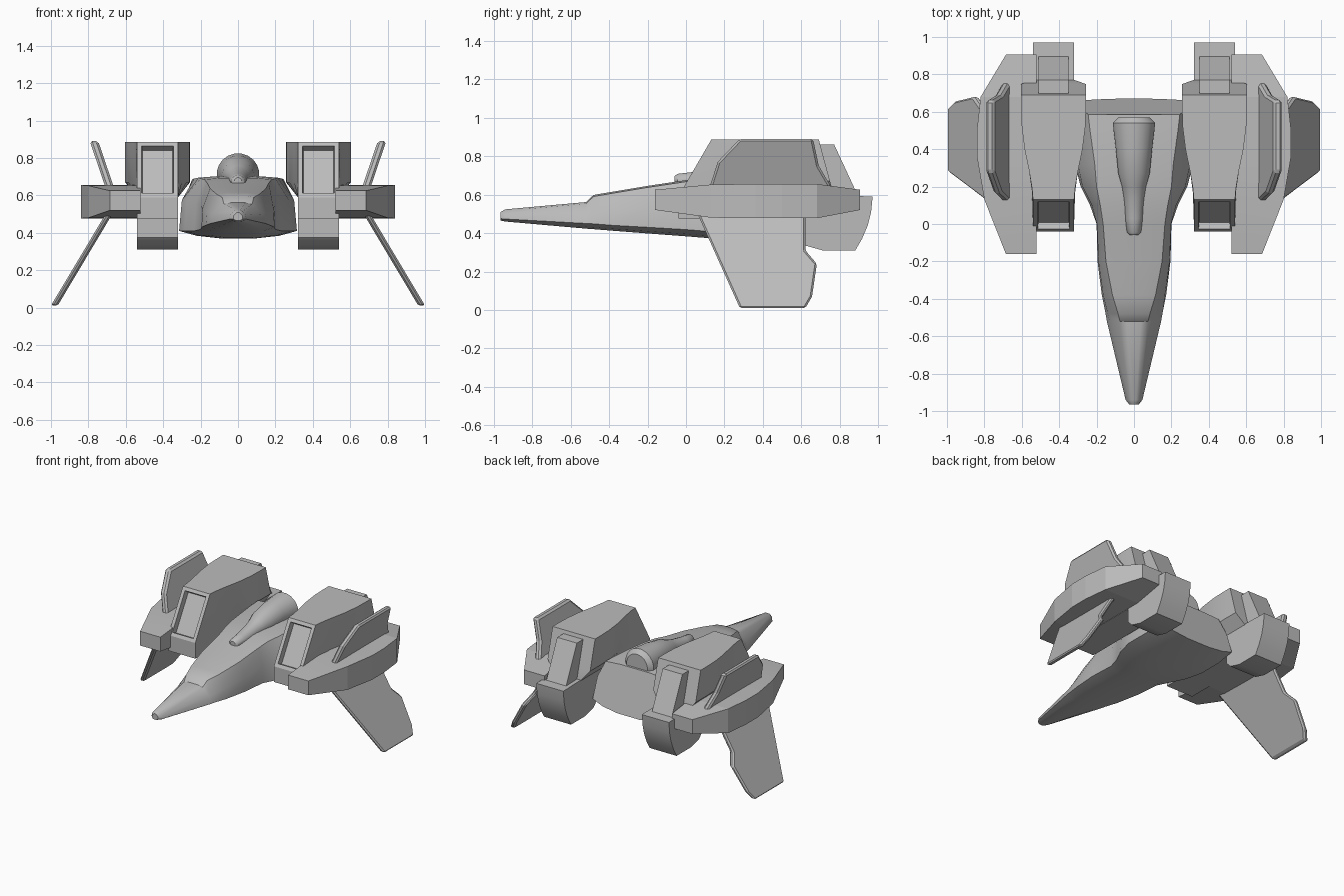
import bpy, bmesh, math

cube = bpy.data.objects.get("Cube")
if cube:
    bpy.data.objects.remove(cube)

grey = bpy.data.materials.new("hull grey")
grey.use_nodes = True
grey.diffuse_color = (0.5, 0.5, 0.5, 1)
grey.node_tree.nodes["Principled BSDF"].inputs["Base Color"].default_value = (0.5, 0.5, 0.5, 1)


def finish(name, bm, angle=30, bevel=0):
    bmesh.ops.recalc_face_normals(bm, faces=bm.faces)
    mesh = bpy.data.meshes.new(name)
    bm.to_mesh(mesh)
    bm.free()
    mesh.materials.append(grey)
    obj = bpy.data.objects.new(name, mesh)
    bpy.context.collection.objects.link(obj)
    bpy.ops.object.select_all(action='DESELECT')
    obj.select_set(True)
    bpy.context.view_layer.objects.active = obj
    if bevel:
        mod = obj.modifiers.new("edge", 'BEVEL')
        mod.width, mod.segments = bevel, 1
    else:
        bpy.ops.object.shade_smooth_by_angle(angle=math.radians(angle))
    return obj


def loft(stations, s=1):
    """Skin symmetric rings; each station is (centre x, [(half width, y, z)...])."""
    bm = bmesh.new()
    rings = []
    for cx, half in stations:
        pts = [(cx + h, y, z) for h, y, z in half] + [(cx - h, y, z) for h, y, z in reversed(half)]
        rings.append([bm.verts.new((x * s, y, z)) for x, y, z in pts])
    n = len(rings[0])
    for a, b in zip(rings, rings[1:]):
        for i in range(n):
            j = (i + 1) % n
            bm.faces.new((a[i], a[j], b[j], b[i]))
    for r in (rings[0], rings[-1]):
        for i in range(n // 2 - 1):
            bm.faces.new((r[i], r[i + 1], r[n - 2 - i], r[n - 1 - i]))
    bmesh.ops.recalc_face_normals(bm, faces=bm.faces)
    return bm


def slab(profile, x_at, thick, s=1):
    """Plate with a side profile of (y, z); x_at gives its middle at each height."""
    bm = bmesh.new()
    a, b = [[bm.verts.new((s * (x_at(z) + d), y, z)) for y, z in profile]
            for d in (-thick / 2, thick / 2)]
    bm.faces.new(a)
    bm.faces.new(b)
    for i in range(len(a)):
        j = (i + 1) % len(a)
        bm.faces.new((a[i], a[j], b[j], b[i]))
    return bm


# Fuselage: y, chine width and height, keel, shoulder width and height, deck width and height
hull = [
    (-.965, .025, .475, .465, .025, .49, .015, .5),
    (-.94, .045, .473, .46, .04, .495, .025, .515),
    (-.52, .145, .45, .423, .13, .5, .075, .553),
    (-.48, .152, .448, .42, .14, .505, .085, .59),
    (-.38, .172, .44, .412, .165, .515, .115, .607),
    (-.2, .195, .43, .398, .19, .53, .15, .637),
    (0, .2, .418, .383, .198, .545, .165, .667),
    (.1, .235, .41, .375, .225, .56, .18, .685),
    (.2, .285, .41, .37, .275, .57, .2, .69),
    (.32, .315, .41, .37, .3, .575, .21, .695),
    (.5, .315, .41, .37, .3, .575, .235, .69),
    (.67, .3, .42, .375, .29, .575, .245, .685),
]
stations = []
for y, w, zc, zb, ws, zs, wd, zd in hull:
    half = [(w * .3, zb), (w * .7, zb + (zc - zb) * .35), (w, zc), (ws, zs), (wd, zd), (wd * .5, zd + .008)]
    # The tail face leans forward towards the deck
    lean = .27 if y > .6 else 0
    stations.append((0, [(h, y - lean * (z - zb), z) for h, z in half]))
finish("fuselage", loft(stations), 35)

# Dorsal canopy: y, radius, centre height
stations = []
for y, r, zc in [(-.06, .02, .675), (-.045, .038, .67), (.03, .047, .67), (.14, .055, .685),
                 (.2, .065, .695), (.27, .085, .705), (.4, .098, .715), (.54, .115, .71), (.57, .085, .71)]:
    stations.append((0, [(r * math.sin(t), y, zc - r * math.cos(t))
                         for t in [math.pi * (k + .5) / 10 for k in range(10)]]))
finish("dorsal_canopy", loft(stations), 40)

for side, s in (("left", 1), ("right", -1)):
    # Engine nacelle with a sloping intake and a flared upper body
    stations = []
    for y, low, high, lean in [(-.04, .11, .11, .58), (.16, .11, .115, .1), (.28, .11, .13, 0),
                               (.4, .11, .155, 0), (.52, .11, .17, 0), (.62, .11, .173, 0),
                               (.77, .11, .173, -.27)]:
        half = [(low, .475), (low, .59), (high, .67), (high, .885)]
        stations.append((.43, [(h, y + lean * max(0, z - .59), z) for h, z in half]))
    bm = loft(stations, s)
    mouth = [f for f in bm.faces if f.normal.y < -.5 and f.normal.z > .2
             and f.calc_center_median().y < .15]
    bmesh.ops.inset_region(bm, faces=mouth, thickness=.025, use_even_offset=True)
    bmesh.ops.inset_region(bm, faces=mouth, thickness=.004, depth=-.04, use_even_offset=True)
    finish(side + "_nacelle", bm)

    # Exhaust housing and the sloping block above it
    finish(side + "_exhaust_housing", slab(
        [(.58, .6), (.58, .375), (.62, .335), (.71, .31), (.88, .31), (.915, .37),
         (.945, .44), (.962, .51), (.97, .59)], lambda z: .43, .22, s))
    finish(side + "_exhaust_block", slab(
        [(.6, .58), (.6, .86), (.77, .86), (.9, .58)], lambda z: .43, .16, s))

    # Stub wing, thinner at both ends: y, outer edge, bottom, top
    stations = []
    for y, xo, lo, hi in [(-.16, .685, .52, .625), (.13, .8, .48, .652), (.36, .84, .477, .655),
                          (.5, .84, .477, .655), (.68, .82, .477, .655), (.905, .685, .52, .625)]:
        half = (xo - .52) / 2
        stations.append((.52 + half, [(half, y, lo), (half, y, hi)]))
    finish(side + "_wing", loft(stations, s), 5)

    # Fins canted outward above and below the wing
    finish(side + "_upper_fin", slab(
        [(.12, .63), (.165, .77), (.28, .89), (.66, .89), (.69, .75), (.76, .63)],
        lambda z: .685 + (z - .64) * .34, .045, s), bevel=.012)
    finish(side + "_lower_fin", slab(
        [(.06, .5), (.28, .01), (.62, .01), (.655, .07), (.68, .24), (.62, .31), (.62, .5)],
        lambda z: .69 + (.5 - z) * .597, .036, s), bevel=.01)
